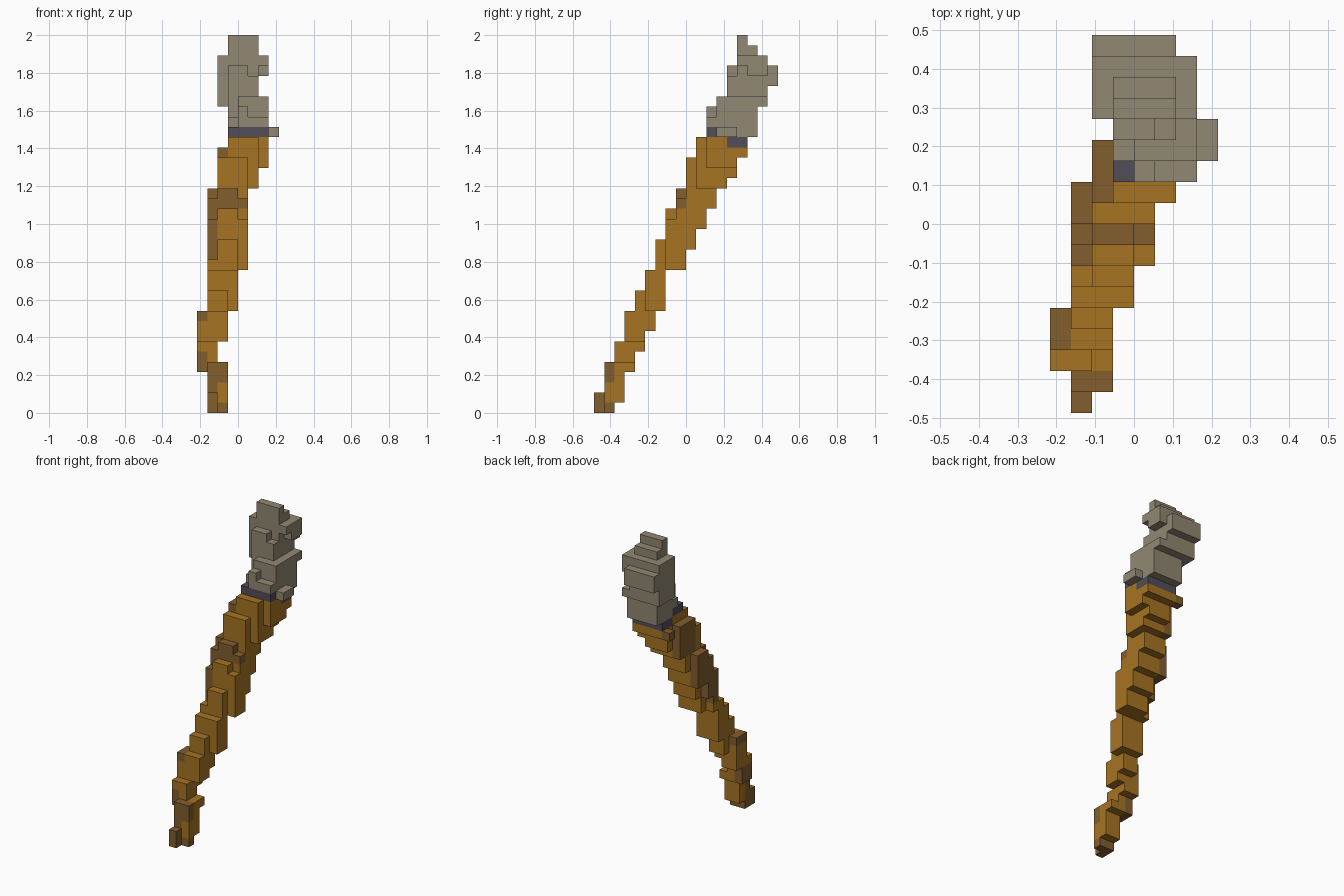
import bpy

cube = bpy.data.objects.get("Cube")
if cube:
    bpy.data.objects.remove(cube, do_unlink=True)

U = 2 / 37  # size of one block

# Heights at which the leaning front and back outlines step back by one block
FRONT_STEPS = (2, 5, 7, 10, 12, 14, 17, 20, 22, 25, 27, 30, 31, 34)
BACK_STEPS = (1, 4, 6, 8, 10, 14, 14, 16, 18, 20, 22, 23, 25, 27, 30, 32)
# First and last column, from each starting height upwards
WIDTH_BY_HEIGHT = {0: (1, 2), 4: (0, 2), 5: (0, 1), 7: (0, 2), 10: (1, 3), 14: (1, 4),
                   22: (2, 5), 24: (2, 6), 26: (3, 6), 27: (3, 7), 28: (3, 6), 30: (2, 6),
                   31: (2, 5), 33: (2, 6), 35: (3, 5)}
# First and last column, from each starting depth backwards
WIDTH_BY_DEPTH = {0: (1, 1), 1: (1, 2), 2: (0, 2), 5: (1, 3), 7: (1, 4), 10: (1, 5),
                  11: (2, 6), 12: (2, 7), 13: (3, 7), 14: (2, 6), 17: (2, 5)}


def steps(levels, z):
    return sum(z >= level for level in levels)


def span(table, at):
    return table[max(start for start in table if start <= at)]


def notched(x, y, z):
    """Blocks missing from the rough bark and the ragged head."""
    bark = (x in (1, 4) and (y, z) in ((7, 19), (8, 21))
            or x == 1 and (y == 6 and z > 14 or y == 8 and z < 16 or y > 8 and z < 18))
    head = (y == 11 and (x == 3 and z > 27 or x > 4 and z == 29)
            or y == 12 and x < 4 and z > 28
            or z == 33 and (y == 13 and x > 4 or y == 14 and x == 6))
    return bark or head


def in_band(x, y, z):
    return z == 27 and y < 13 and x < 7 or z == 26 and y > 12


def stained(x, y, z):
    """Dark patches: the tip, the left edge and a ring halfway up."""
    tip = y == 0 or y == 1 and (x == 1 or z not in (1, 2))
    edge = x == 0 and z in (4, 5, 9) or x == 1 and y > 6 and z > 14
    ring = y == 8 and z > 19
    upper = x == 2 and y > 9 and z > 21
    return tip or edge or ring or upper


# Sort every block of the leaning stick into its part
parts = {"handle": set(), "binding": set(), "head": set()}
for z in range(37):
    back = 1 + steps(BACK_STEPS, z) - steps((34, 35, 36), z)
    for y in range(steps(FRONT_STEPS, z), back + 1):
        (a0, a1), (b0, b1) = span(WIDTH_BY_HEIGHT, z), span(WIDTH_BY_DEPTH, y)
        for x in range(max(a0, b0), min(a1, b1) + 1):
            if not notched(x, y, z):
                part = "binding" if in_band(x, y, z) else "handle" if z < 27 else "head"
                parts[part].add((x, y, z))
solid = set().union(*parts.values())


def material(name, r, g, b):
    m = bpy.data.materials.new(name)
    m.use_nodes = True
    m.diffuse_color = (r, g, b, 1)
    m.node_tree.nodes["Principled BSDF"].inputs["Base Color"].default_value = (r, g, b, 1)
    return m


def block_faces(cell):
    """Corners of each side of a block that touches no other block."""
    for axis in range(3):
        for side in (0, 1):
            neighbour = list(cell)
            neighbour[axis] += 2 * side - 1
            if tuple(neighbour) in solid:
                continue
            corners = []
            for u, v in ((0, 0), (1, 0), (1, 1), (0, 1)):
                p = list(cell)
                p[axis] += side
                p[(axis + 1) % 3] += u
                p[(axis + 2) % 3] += v
                corners.append(tuple(p))
            yield corners if side else corners[::-1]


def build(name, mats):
    """Outer skin of one part; stained blocks take the second material."""
    verts, faces, slots = {}, [], []
    for cell in sorted(parts[name]):
        for corners in block_faces(cell):
            faces.append([verts.setdefault(p, len(verts)) for p in corners])
            slots.append(int(len(mats) > 1 and stained(*cell)))
    mesh = bpy.data.meshes.new(name)
    mesh.from_pydata([((x - 4) * U, (y - 9) * U, z * U) for x, y, z in verts], [], faces)
    for m in mats:
        mesh.materials.append(m)
    for poly, slot in zip(mesh.polygons, slots):
        poly.material_index = slot
    bpy.context.collection.objects.link(bpy.data.objects.new(name, mesh))


build("handle", [material("golden_wood", 0.381, 0.174, 0.016),
                 material("dark_wood", 0.227, 0.112, 0.027)])
build("binding", [material("slate_binding", 0.084, 0.076, 0.098)])
build("head", [material("grey_head", 0.287, 0.246, 0.168)])
